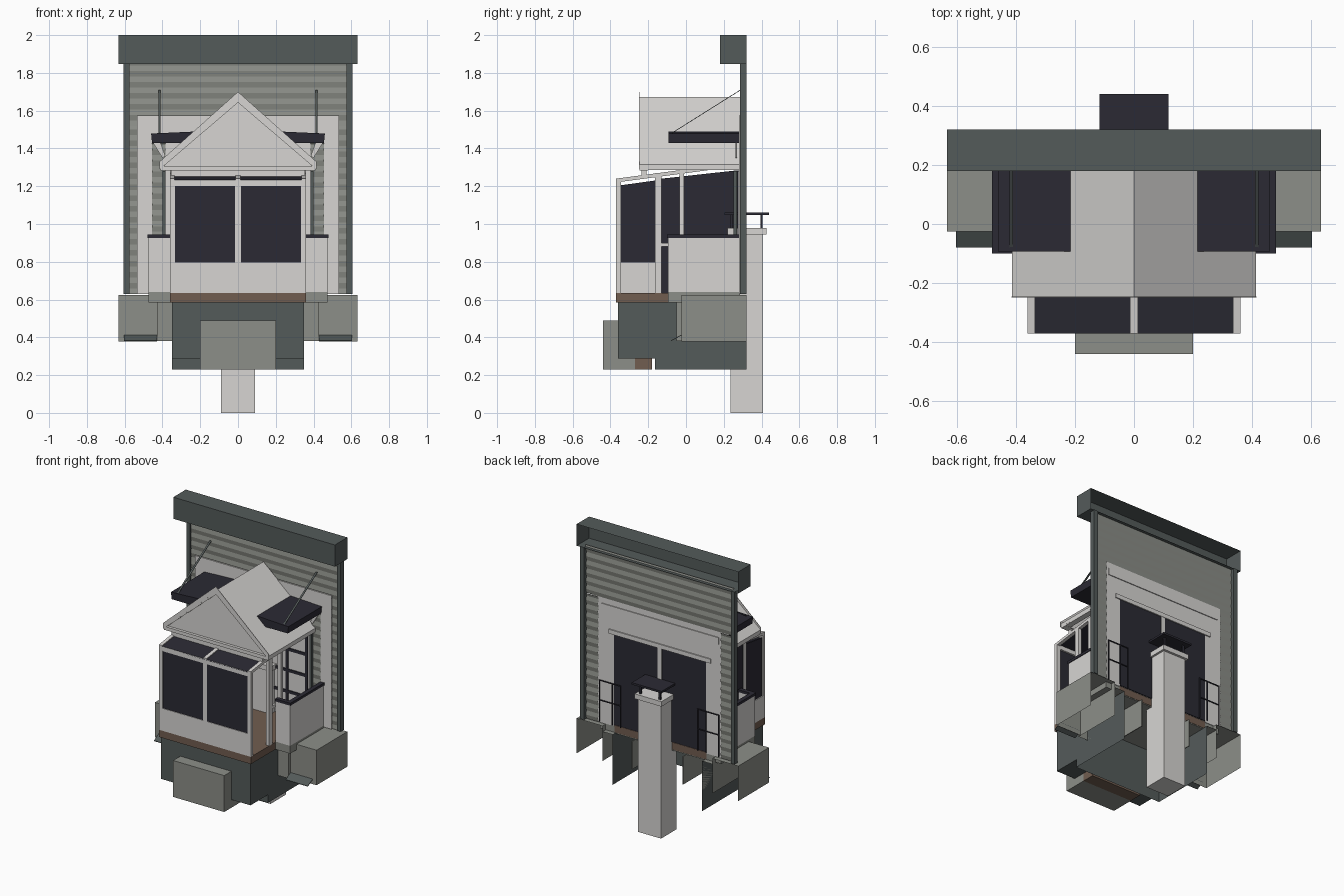
import bpy, bmesh, math
from mathutils import Vector


def mat(name, rgb):
    m = bpy.data.materials.new(name)
    m.diffuse_color = (*rgb, 1)
    return m


LIGHT = mat("pale_grey", (0.68, 0.665, 0.65))
GREEN = mat("grey_green", (0.262, 0.272, 0.246))
DARK = mat("slate", (0.088, 0.104, 0.102))
NAVY = mat("dark_navy", (0.024, 0.023, 0.034))
BROWN = mat("wood_brown", (0.165, 0.11, 0.08))


def finish(name, bm, m):
    me = bpy.data.meshes.new(name)
    bm.to_mesh(me)
    bm.free()
    me.materials.append(m)
    ob = bpy.data.objects.new(name, me)
    bpy.context.collection.objects.link(ob)
    return ob


def box(name, x, y, z, m, skip=()):
    """Box from ranges; skip drops the faces that look along the given axes."""
    bm = bmesh.new()
    bmesh.ops.create_cube(bm, size=1)
    for v in bm.verts:
        v.co = [r[0] if c < 0 else r[1] for c, r in zip(v.co, (x, y, z))]
    bm.normal_update()
    drop = [f for f in bm.faces if any(f.normal.dot(Vector(d)) > 0.9 for d in skip)]
    bmesh.ops.delete(bm, geom=drop, context='FACES')
    return finish(name, bm, m)


def pair(name, x, y, z, m, skip=()):
    """Right-hand box and its mirror image."""
    box(name + "_right", x, y, z, m, skip)
    box(name + "_left", (-x[1], -x[0]), y, z, m, skip)


def prism(name, pts, lo, hi, m, axis='y'):
    """Extrude an outline: (x, z) along y, or (y, z) along x."""
    place = (lambda a, b, t: (a, t, b)) if axis == 'y' else (lambda a, b, t: (t, a, b))
    bm = bmesh.new()
    rings = [[bm.verts.new(place(a, b, t)) for a, b in pts] for t in (lo, hi)]
    n = len(pts)
    bm.faces.new(rings[0])
    bm.faces.new(rings[1][::-1])
    for i in range(n):
        j = (i + 1) % n
        bm.faces.new((rings[0][i], rings[1][i], rings[1][j], rings[0][j]))
    bmesh.ops.recalc_face_normals(bm, faces=bm.faces[:])
    return finish(name, bm, m)


def siding(name, x0, x1, z0, z1, y, pitch=0.058):
    """Shallow zigzag sheet of lapped boards."""
    bm = bmesh.new()
    rows = []
    for i in range(math.ceil((z1 - z0) / pitch * 2) + 1):
        z = min(z0 + i * pitch / 2, z1)
        rows.append([bm.verts.new((x, y + 0.0055 * (i % 2), z)) for x in (x0, x1)])
    for a, b in zip(rows, rows[1:]):
        bm.faces.new((a[0], a[1], b[1], b[0]))
    return finish(name, bm, GREEN)


BACK, DOWN = (0, 1, 0), (0, 0, -1)

# Back wall: siding, corner boards, eave open at the rear
siding("siding_top", -0.58, 0.58, 1.52, 1.86, 0.293)
for s in (-1, 1):
    a, b = sorted((s * 0.48, s * 0.58))
    siding("siding_side", a, b, 0.63, 1.52, 0.293)
    a, b = sorted((s * 0.385, s * 0.455))
    siding("siding_inner", a, b, 0.64, 1.43, 0.272)
pair("corner_board", (0.575, 0.605), (0.285, 0.32), (0.63, 1.85), DARK)
box("eave", (-0.633, 0.633), (0.18, 0.32), (1.847, 2.0), DARK, (BACK,))

# Pale surround with the opening
pair("surround_side", (0.36, 0.535), (0.281, 0.289), (0.63, 1.575), LIGHT)
box("surround_top", (-0.36, 0.36), (0.281, 0.289), (1.28, 1.575), LIGHT)
box("surround_rear_strip", (-0.46, 0.46), (0.288, 0.295), (1.43, 1.478), LIGHT)
box("opening_glass", (-0.36, 0.36), (0.283, 0.289), (0.64, 1.28), NAVY)
box("opening_lining", (-0.36, 0.36), (0.279, 0.282), (0.64, 1.28), LIGHT)
box("opening_mullion", (-0.015, 0.015), (0.281, 0.295), (0.64, 1.28), LIGHT)
box("opening_header", (-0.4, 0.4), (0.281, 0.297), (1.28, 1.31), LIGHT)
for z in (0.8, 0.95, 1.1, 1.26):
    pair("opening_bar", (0.02, 0.35), (0.272, 0.279), (z, z + 0.02), NAVY)
for x in (0.02, 0.18, 0.335):
    pair("opening_upright", (x, x + 0.02), (0.272, 0.279), (0.64, 1.28), NAVY)

# Thin rear railings beside the opening
for z in (0.79, 0.93):
    pair("rear_rail", (0.3, 0.47), (0.298, 0.304), (z, z + 0.006), NAVY)
for x in (0.3, 0.365, 0.464):
    pair("rear_rail_post", (x, x + 0.006), (0.298, 0.304), (0.64, 0.935), NAVY)

# Base: hollow plinth with inner ribs, side blocks and front step
box("plinth_front", (-0.35, 0.35), (-0.36, -0.165), (0.287, 0.585), DARK, (BACK,))
box("plinth", (-0.35, 0.35), (-0.165, 0.32), (0.23, 0.585), DARK, (BACK, DOWN, (0, 0, 1)))
box("plinth_ceiling", (-0.345, 0.345), (-0.16, 0.284), (0.578, 0.584), GREEN)
pair("plinth_rib", (0.197, 0.203), (-0.05, 0.32), (0.38, 0.578), GREEN)
box("front_step", (-0.2, 0.2), (-0.44, -0.27), (0.23, 0.488), GREEN)
box("step_timber", (-0.2, 0.2), (-0.27, -0.18), (0.23, 0.287), BROWN)
pair("inner_block", (0.35, 0.43), (-0.05, 0.32), (0.38, 0.585), GREEN, (BACK, DOWN))
pair("side_block", (0.43, 0.633), (-0.025, 0.32), (0.377, 0.625), GREEN, (BACK, DOWN))
for s in (-1, 1):
    prism("side_flap", [(-0.025, 0.409), (-0.025, 0.413), (-0.08, 0.384), (-0.08, 0.38)],
          s * 0.43, s * 0.603, DARK, 'x')

# Deck and side balconies
box("deck", (-0.36, 0.36), (-0.37, 0.285), (0.585, 0.636), BROWN)
pair("balcony_floor", (0.36, 0.475), (-0.095, 0.285), (0.585, 0.64), GREEN)
pair("balcony_panel", (0.455, 0.475), (-0.095, 0.285), (0.64, 0.93), LIGHT)
pair("balcony_front", (0.36, 0.455), (-0.095, -0.075), (0.64, 0.93), LIGHT)
pair("balcony_rail", (0.45, 0.48), (-0.1, 0.285), (0.927, 0.945), NAVY)
pair("balcony_front_rail", (0.36, 0.45), (-0.1, -0.07), (0.927, 0.945), NAVY)
pair("balcony_post", (0.383, 0.4), (0.252, 0.269), (0.64, 1.28), DARK)

# Front screen wall
box("knee_wall", (-0.36, 0.36), (-0.37, -0.345), (0.636, 0.795), LIGHT)
box("front_header", (-0.36, 0.36), (-0.37, -0.345), (1.2, 1.234), LIGHT)
box("front_mullion", (-0.015, 0.015), (-0.37, -0.345), (0.795, 1.2), LIGHT)
pair("front_corner_post", (0.333, 0.36), (-0.37, -0.345), (0.795, 1.2), LIGHT)
pair("front_screen", (0.015, 0.333), (-0.366, -0.358), (0.795, 1.2), NAVY)

# Side posts, glazed left side, open right side
pair("side_post", (0.333, 0.36), (-0.165, -0.13), (0.636, 1.27), LIGHT)
pair("rear_post", (0.333, 0.36), (-0.035, -0.01), (0.636, 1.285), LIGHT)
box("left_knee_wall", (-0.36, -0.34), (-0.345, -0.165), (0.636, 0.795), LIGHT)
prism("left_screen", [(-0.345, 0.795), (-0.165, 0.795), (-0.165, 1.23), (-0.345, 1.205)],
      -0.354, -0.346, NAVY, 'x')
prism("left_rear_screen", [(-0.13, 0.636), (0.279, 0.636), (0.279, 1.285), (-0.13, 1.24)],
      -0.354, -0.346, NAVY, 'x')
box("right_hand_rail", (0.34, 0.355), (-0.13, -0.035), (0.88, 0.9), LIGHT)

# Lean-to glass roof with rafters
for x0, x1 in ((-0.36, -0.335), (-0.013, 0.013), (0.335, 0.36)):
    prism("rafter", [(-0.37, 1.22), (-0.37, 1.24), (0.17, 1.312), (0.17, 1.292)],
          x0, x1, LIGHT, 'x')
prism("roof_glass", [(-0.37, 1.226), (-0.37, 1.234), (0.17, 1.306), (0.17, 1.298)],
      -0.335, 0.335, NAVY, 'x')

# Gable: two roof slabs, taller rake boards, recessed face and tie beam
for s in (-1, 1):
    prism("gable_roof", [(0, 1.673), (s * 0.413, 1.316), (s * 0.413, 1.29), (0, 1.643)],
          -0.246, 0.285, LIGHT)
    prism("rake_board", [(0, 1.70), (s * 0.415, 1.33), (s * 0.415, 1.29), (0, 1.66)],
          -0.249, -0.245, LIGHT)
prism("gable_face", [(0, 1.65), (-0.39, 1.318), (-0.39, 1.29), (0.39, 1.29), (0.39, 1.318)],
      -0.225, -0.205, LIGHT)
box("gable_tie_beam", (-0.41, 0.41), (-0.245, -0.2), (1.284, 1.308), LIGHT)
box("gable_lower_rail", (-0.355, 0.355), (-0.235, -0.21), (1.252, 1.284), LIGHT)
pair("gable_side_beam", (0.37, 0.41), (-0.2, 0.285), (1.285, 1.308), LIGHT)

# Side canopies with flat tie straps and brackets
for s in (-1, 1):
    prism("canopy", [(s * 0.215, 1.49), (s * 0.46, 1.479), (s * 0.455, 1.43), (s * 0.215, 1.43)],
          -0.093, 0.285, NAVY)
    prism("tie_strap", [(-0.08, 1.476), (-0.08, 1.48), (0.286, 1.71), (0.286, 1.706)],
          s * 0.409, s * 0.422, DARK, 'x')
    prism("canopy_bracket", [(s * 0.45, 1.43), (s * 0.41, 1.43), (s * 0.385, 1.36), (s * 0.4, 1.35)],
          0.262, 0.27, LIGHT)

# Rear pillar with cap and raised cover
box("pillar", (-0.09, 0.09), (0.235, 0.408), (0, 0.945), LIGHT)
box("pillar_cap", (-0.105, 0.105), (0.22, 0.425), (0.945, 0.98), LIGHT)
for y in (0.24, 0.4):
    pair("cover_leg", (0.07, 0.085), (y - 0.006, y + 0.006), (0.98, 1.05), NAVY)
box("pillar_cover", (-0.117, 0.117), (0.205, 0.44), (1.048, 1.062), NAVY)
